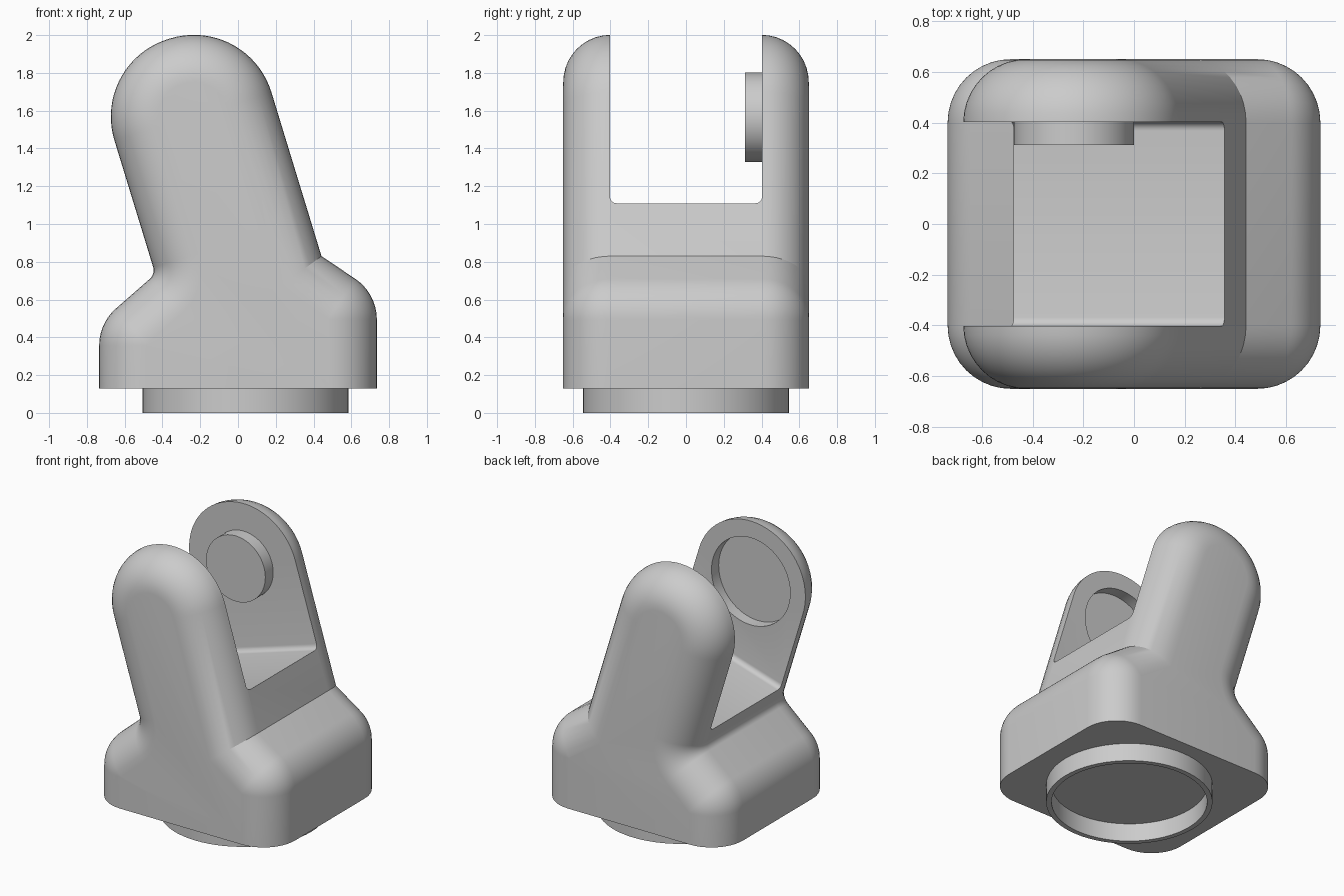
import bpy, bmesh, math
from mathutils import Vector, Matrix

cube = bpy.data.objects.get("Cube")
if cube:
    bpy.data.objects.remove(cube, do_unlink=True)

grey = bpy.data.materials.new("light grey")
grey.use_nodes = True
colour = (0.6, 0.6, 0.6, 1)
grey.diffuse_color = colour
grey.node_tree.nodes["Principled BSDF"].inputs["Base Color"].default_value = colour

HALF_Y, ROUND, BASE_Z = 0.65, 0.25, 0.13
ARM_R, PIVOT, TILT = 0.435, Vector((-0.237, 1.565)), math.radians(17)
up = Vector((-math.sin(TILT), math.cos(TILT)))
side = Vector((up.y, -up.x))


def make(name, bm):
    bmesh.ops.recalc_face_normals(bm, faces=bm.faces)
    mesh = bpy.data.meshes.new(name)
    bm.to_mesh(mesh)
    bm.free()
    mesh.materials.append(grey)
    obj = bpy.data.objects.new(name, mesh)
    bpy.context.collection.objects.link(obj)
    return obj


def activate(obj):
    bpy.ops.object.select_all(action='DESELECT')
    obj.select_set(True)
    bpy.context.view_layer.objects.active = obj


def cut(obj, cutter):
    mod = obj.modifiers.new("cut", 'BOOLEAN')
    mod.operation, mod.solver, mod.object = 'DIFFERENCE', 'EXACT', cutter
    activate(obj)
    bpy.ops.object.modifier_apply(modifier=mod.name)
    bpy.data.objects.remove(cutter, do_unlink=True)


def cylinder(name, radius, depth, centre, along_y=False):
    bm = bmesh.new()
    turn = Matrix.Rotation(math.pi / 2, 4, 'X') if along_y else Matrix()
    bmesh.ops.create_cone(bm, cap_ends=True, segments=64, radius1=radius, radius2=radius,
                          depth=depth, matrix=Matrix.Translation(centre) @ turn)
    return make(name, bm)


def fillet(corners):
    """Replace each (point, radius) corner with an arc."""
    out = []
    for i, (p, r) in enumerate(corners):
        if r == 0:
            out.append(p)
            continue
        a = (corners[i - 1][0] - p).normalized()
        b = (corners[(i + 1) % len(corners)][0] - p).normalized()
        half = a.angle(b) / 2
        centre = p + (a + b).normalized() * r / math.sin(half)
        start = p + a * r / math.tan(half) - centre
        sweep = math.pi - 2 * half
        if a.x * b.y - a.y * b.x > 0:
            sweep = -sweep
        steps = max(6, round(abs(sweep) * 12))
        for k in range(steps + 1):
            t = sweep * k / steps
            c, s = math.cos(t), math.sin(t)
            out.append(centre + Vector((c * start.x - s * start.y, s * start.x + c * start.y)))
    return out


def inset(points, d):
    """Mitred inward offset of a counter-clockwise outline."""
    out = []
    for i, p in enumerate(points):
        e1 = (p - points[i - 1]).normalized()
        e2 = (points[(i + 1) % len(points)] - p).normalized()
        n1, n2 = Vector((-e1.y, e1.x)), Vector((-e2.y, e2.x))
        out.append(p + (n1 + n2) * d / (1 + n1.dot(n2)))
    return out


# Body: leaning arm on a shouldered block, swept front to back with rounded rims
V = Vector
TOP_R = ARM_R - 0.006  # leaves a sliver of flat so the two top arcs never overlap
outline = fillet([
    (V((-0.735, -0.5)), 0), (V((0.735, -0.5)), 0),
    (V((0.735, 0.633)), 0.26), (V((0.442, 0.83)), 0),
    (PIVOT + (side + up) * ARM_R, TOP_R), (PIVOT + (up - side) * ARM_R, TOP_R),
    (V((-0.438, 0.735)), 0.06), (V((-0.735, 0.475)), 0.26)])

bm = bmesh.new()
rings = []
angles = [math.pi / 2 * k / 10 for k in range(11)]
levels = [(-HALF_Y + ROUND * (1 - math.cos(a)), ROUND * (1 - math.sin(a)))
          for a in reversed(angles)]
levels = [(-HALF_Y + ROUND - ROUND * math.cos(a), ROUND - ROUND * math.sin(a)) for a in angles]
levels += [(-y, d) for y, d in reversed(levels)]
for y, d in levels:
    rings.append([bm.verts.new((p.x, y, p.y)) for p in inset(outline, d)])
for r1, r2 in zip(rings, rings[1:]):
    for i in range(len(r1)):
        bm.faces.new((r1[i - 1], r1[i], r2[i], r2[i - 1]))
bm.faces.new(rings[0])
bm.faces.new(rings[-1])
# flat underside
geom = bm.verts[:] + bm.edges[:] + bm.faces[:]
res = bmesh.ops.bisect_plane(bm, geom=geom, plane_co=(0, 0, BASE_Z), plane_no=(0, 0, 1),
                             clear_inner=True)
rim = [e for e in res["geom_cut"] if isinstance(e, bmesh.types.BMEdge)]
bmesh.ops.contextual_create(bm, geom=rim)
body = make("forked_body", bm)

# Slot between the two arms, square to the leaning axis
bm = bmesh.new()
bmesh.ops.create_cube(bm, size=1, matrix=Matrix.Diagonal((2, 0.805, 2, 1)))
low = [e for e in bm.edges if all(v.co.z < 0 for v in e.verts)
       and abs(e.verts[0].co.x - e.verts[1].co.x) > 1]
bmesh.ops.bevel(bm, geom=low, offset=0.035, segments=5, profile=0.5, affect='EDGES')
mid = PIVOT + up * (1 - 0.609)
bm.transform(Matrix.Translation((mid.x, 0, mid.y)) @ Matrix.Rotation(-TILT, 4, 'Y'))
cut(body, make("slot_cutter", bm))

# Round recess inside the front arm
cut(body, cylinder("recess_cutter", 0.315, 0.2, (PIVOT.x, -0.385, PIVOT.y), True))

# Pivot pin inside the back arm
pin = cylinder("pivot_pin", 0.237, 0.11, (PIVOT.x, 0.367, PIVOT.y), True)

# Hollow collar under the block
collar = cylinder("base_collar", 0.545, BASE_Z, (0.04, 0, BASE_Z / 2))
cut(collar, cylinder("collar_cutter", 0.51, 1, (0.04, 0, BASE_Z / 2)))

for obj in (body, pin, collar):
    activate(obj)
    bpy.ops.object.shade_smooth_by_angle(angle=math.radians(25))
